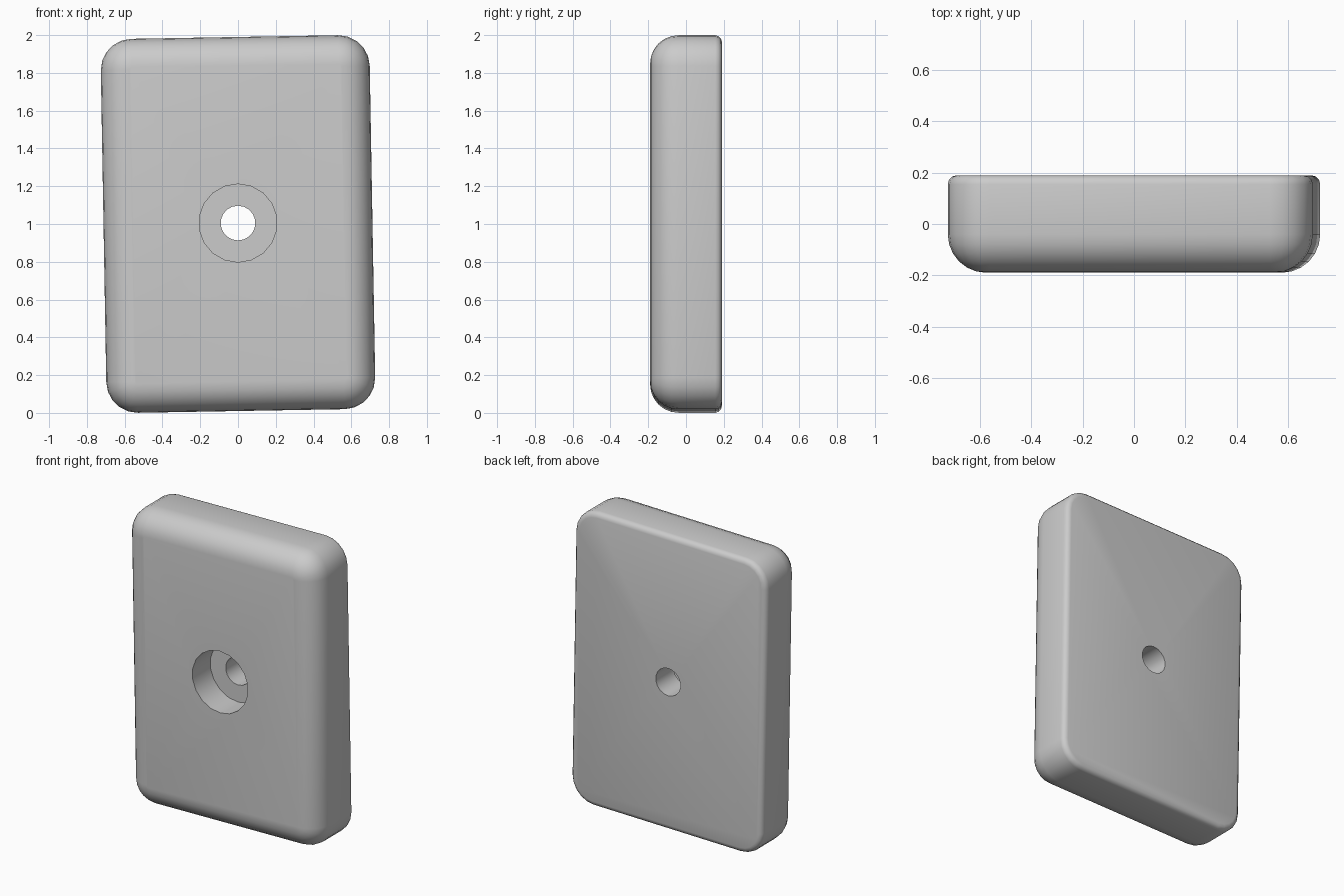
import bpy, bmesh
from math import sin, cos, pi, radians

if "Cube" in bpy.data.objects:
    bpy.data.objects.remove(bpy.data.objects["Cube"])

HX, HZ, HY = 0.712, 0.99, 0.19   # half width, half height, half depth
R = 0.165                        # corner radius seen from the front
SEG = 5


def arc(n):
    return [pi / 2 * i / n for i in range(n + 1)]


def ring(bm, inset, y):
    # rounded rectangle loop, shrunk by inset
    r, verts = R - inset, []
    for k, (sx, sz) in enumerate([(1, 1), (-1, 1), (-1, -1), (1, -1)]):
        for a in arc(SEG):
            t = a + k * pi / 2
            verts.append(bm.verts.new((sx * (HX - R) + r * cos(t), y,
                                       sz * (HZ - R) + r * sin(t))))
    return verts


# plate: large front fillet, small back fillet
F, B = 0.15, 0.035
profile = [(F - F * sin(a), -HY + F - F * cos(a)) for a in arc(6)]
profile += [(B - B * cos(a), HY - B + B * sin(a)) for a in arc(3)]
bm = bmesh.new()
rings = [ring(bm, i, y) for i, y in profile]
for a, b in zip(rings, rings[1:]):
    n = len(a)
    for i in range(n):
        j = (i + 1) % n
        bm.faces.new((a[i], a[j], b[j], b[i]))
bm.faces.new(rings[0])
bm.faces.new(rings[-1])
bmesh.ops.recalc_face_normals(bm, faces=bm.faces)
mesh = bpy.data.meshes.new("plate")
bm.to_mesh(mesh)
bm.free()
plate = bpy.data.objects.new("plate", mesh)
bpy.context.collection.objects.link(plate)
plate.location.z = 1.0
plate.rotation_euler.y = radians(-1)   # slight tilt seen from the front


# screw hole with a counterbore from the front
def drill(name, radius, y0, y1, sides):
    bpy.ops.mesh.primitive_cylinder_add(vertices=sides, radius=radius, depth=y1 - y0,
                                        location=(0, (y0 + y1) / 2, 1.005),
                                        rotation=(pi / 2, 0, 0))
    cutter = bpy.context.object
    cutter.name = name
    mod = plate.modifiers.new(name, 'BOOLEAN')
    mod.operation, mod.object, mod.solver = 'DIFFERENCE', cutter, 'EXACT'
    return cutter


cutters = [drill("counterbore_cutter", 0.207, -0.4, 0.0, 18),
           drill("hole_cutter", 0.092, -0.5, 0.4, 18)]
bpy.ops.object.select_all(action='DESELECT')
plate.select_set(True)
bpy.context.view_layer.objects.active = plate
for mod in list(plate.modifiers):
    bpy.ops.object.modifier_apply(modifier=mod.name)
for c in cutters:
    bpy.data.objects.remove(c)
bpy.ops.object.shade_smooth_by_angle(angle=radians(35))
